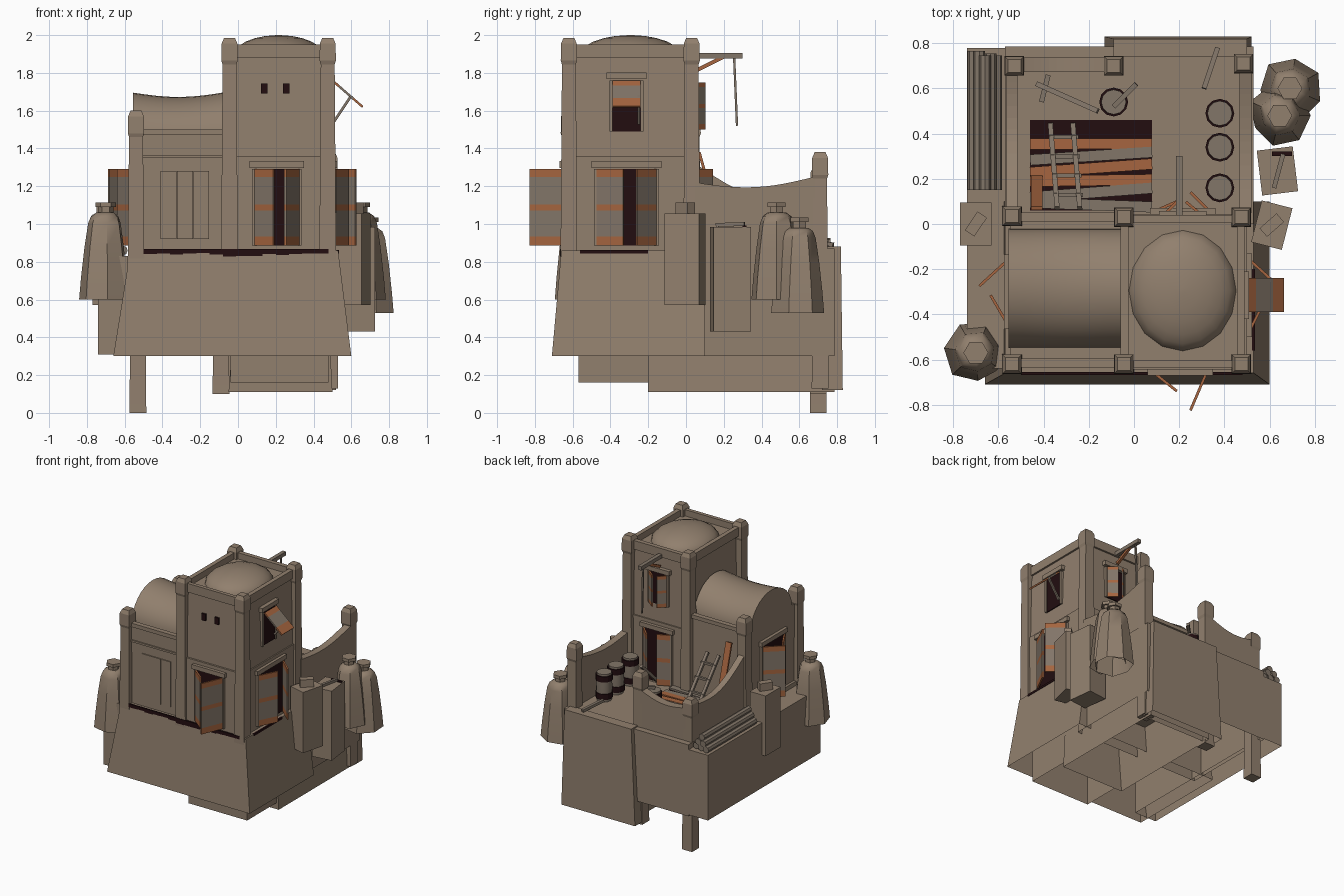
import bpy, bmesh, math, random
from mathutils import Matrix, Vector

if "Cube" in bpy.data.objects:
    bpy.data.objects.remove(bpy.data.objects["Cube"])

random.seed(4)

def mat(name, c):
    m = bpy.data.materials.new(name)
    m.diffuse_color = (*c, 1)
    m.use_nodes = True
    m.node_tree.nodes["Principled BSDF"].inputs["Base Color"].default_value = m.diffuse_color
    return m

CLAY, ORANGE, DARK, WOOD = 0, 1, 2, 3
MATS = [mat("clay", (.285, .215, .155)), mat("rust_orange", (.38, .13, .05)),
        mat("dark_opening", (.016, .004, .005)), mat("grey_wood", (.225, .18, .14))]

def finish(name, bm, smooth=False):
    me = bpy.data.meshes.new(name)
    bmesh.ops.recalc_face_normals(bm, faces=bm.faces)
    bm.to_mesh(me)
    bm.free()
    for m in MATS:
        me.materials.append(m)
    ob = bpy.data.objects.new(name, me)
    bpy.context.collection.objects.link(ob)
    if smooth:
        bpy.context.view_layer.objects.active = ob
        ob.select_set(True)
        bpy.ops.object.shade_smooth_by_angle(angle=math.radians(40))
        ob.select_set(False)
    return ob

def cube(bm, m, size, mi=CLAY):
    r = bmesh.ops.create_cube(bm, size=1, matrix=m @ Matrix.Diagonal((*size, 1)))
    for f in {f for v in r["verts"] for f in v.link_faces}:
        f.material_index = mi

def box(name, x0, x1, y0, y1, z0, z1, mi=CLAY):
    bm = bmesh.new()
    cube(bm, Matrix.Translation(((x0+x1)/2, (y0+y1)/2, (z0+z1)/2)), (x1-x0, y1-y0, z1-z0), mi)
    return finish(name, bm)

def loft(name, rings, mi=CLAY, bottom=True, smooth=False):
    """Skin a list of point rings, cap the top and optionally the bottom."""
    bm = bmesh.new()
    rs = [[bm.verts.new(p) for p in r] for r in rings]
    n = len(rs[0])
    for a, b in zip(rs, rs[1:]):
        for i in range(n):
            bm.faces.new((a[i], a[(i+1) % n], b[(i+1) % n], b[i]))
    bm.faces.new(rs[-1])
    if bottom:
        bm.faces.new(rs[0])
    for f in bm.faces:
        f.material_index = mi
    return finish(name, bm, smooth)

def rect(x0, x1, y0, y1, z):
    return [(x0, y0, z), (x1, y0, z), (x1, y1, z), (x0, y1, z)]

def beam(bm, a, b, w, h, mi=WOOD):
    a, b = Vector(a), Vector(b)
    m = Matrix.Translation((a+b)/2) @ (b-a).to_track_quat('X', 'Z').to_matrix().to_4x4()
    cube(bm, m, ((b-a).length, w, h), mi)

def stick(name, a, b, w, h=None, mi=WOOD):
    bm = bmesh.new()
    beam(bm, a, b, w, h or w, mi)
    return finish(name, bm)

# ---- open-bottomed base shells
loft("front_base", [rect(-.66, .60, -.71, .10, .30), rect(-.57, .53, -.66, .10, .86)], bottom=False)
loft("terrace_base", [rect(-.57, .53, .0, .785, .30), rect(-.57, .53, .0, .785, .87)], bottom=False)
loft("left_ledge", [rect(-.74, -.55, -.64, .78, .31), rect(-.74, -.55, -.64, .78, .83)], bottom=False)
loft("lower_middle", [rect(-.04, .48, -.57, -.2, .16), rect(-.04, .48, -.57, -.2, .5)], bottom=False)
loft("lower_back", [rect(-.05, .50, -.2, .785, .11), rect(-.02, .48, -.2, .785, .5)], bottom=False)
loft("back_buttress", [rect(-.13, .52, .72, .83, .12), rect(-.09, .50, .74, .82, .88)], bottom=False)

# ---- pillars with pinched, chamfered caps
def pillar(name, x, y, z0, z1, w=.04):
    prof = [(z0, 1.12), (z0+.05, 1.1), (z1-.14, .92), (z1-.12, 1.08), (z1-.03, 1.04), (z1, .72)]
    loft(name, [rect(x-w*s, x+w*s, y-w*s, y+w*s, z) for z, s in prof])

for nm, x, y, z0, z1 in [
        ("tower_pillar_front_left", -.045, -.62, .80, 1.985), ("tower_pillar_front_right", .475, -.62, .80, 1.985),
        ("tower_pillar_back_left", -.045, .03, .80, 1.985), ("tower_pillar_back_right", .475, .03, .80, 1.985),
        ("room_pillar_front", -.54, -.62, .75, 1.60), ("room_pillar_back", -.54, .035, .75, 1.60),
        ("terrace_post_left", -.53, .70, .0, 1.20), ("terrace_post_middle", -.09, .70, .10, 1.30),
        ("terrace_post_right", .485, .71, .13, 1.38)]:
    pillar(nm, x, y, z0, z1)

# ---- tower and room walls
loft("tower_walls", [rect(-.05, .50, -.645, .045, .80), rect(-.05, .50, -.645, .045, 1.36),
                     rect(-.045, .49, -.63, .035, 1.36), rect(-.03, .475, -.62, .025, 1.90)])
for nm, r in {"front": (-.03, .46, -.635, -.605), "back": (-.03, .46, .005, .04),
              "left": (-.06, -.025, -.6, .01), "right": (.455, .49, -.6, .01)}.items():
    box("tower_parapet_" + nm, *r, 1.88, 1.95)
box("room_walls", -.55, -.05, -.625, .035, .75, 1.47)
box("room_cornice_front", -.52, -.06, -.635, -.595, 1.47, 1.50)
box("room_cornice_back", -.52, -.06, .01, .05, 1.47, 1.50)
box("room_band", -.52, -.06, -.635, -.60, 1.35, 1.365)
for i in range(3):
    x = -.41 + i*.0867
    box(f"room_panel_{i}", x, x+.084, -.633, -.62, .92, 1.28)

# ---- shallow dome
rings = []
for k in range(7):
    a = k/6*math.pi/2*.97
    rings.append([(.215+.24*math.cos(a)*math.cos(t), -.295+.27*math.cos(a)*math.sin(t), 1.89+.11*math.sin(a))
                  for t in [j*math.tau/16 for j in range(16)]])
loft("tower_dome", rings, smooth=True)

# ---- sagging barrel vault
rings = []
for i in range(9):
    u = i/8
    h = .25 - .025*math.sin(u*math.pi) + .005*u
    rings.append([(-.555+.50*u, -.285-.265*math.cos(k*math.pi/16), 1.445+h*math.sin(k*math.pi/16)) for k in range(17)])
loft("barrel_vault", rings, smooth=True)

# ---- terrace parapets with hanging-curve tops
def sag_wall(name, p, q, za, zm, zb, t):
    p, q = Vector(p), Vector(q)
    n = Vector((-(q-p).y, (q-p).x)).normalized()*t/2
    rings = []
    for i in range(13):
        u = i/12
        z = za*(1-u)+zb*u + (zm-(za+zb)/2)*math.sin(u*math.pi)
        c = p.lerp(q, u)
        rings.append([(*(c+n), .8), (*(c-n), .8), (*(c-n), z), (*(c+n), z)])
    loft(name, rings)

sag_wall("right_parapet", (.495, .05), (.495, .68), 1.22, 1.195, 1.25, .055)
sag_wall("left_parapet", (-.54, .05), (-.54, .68), 1.32, 1.15, 1.15, .05)
sag_wall("back_parapet", (-.51, .705), (-.11, .705), 1.13, 1.11, 1.17, .065)

# ---- doors and windows: u runs along the wall, v points outward
def opening(name, at, ang, w, h, tips, leaf=True):
    F = Matrix.Translation(at) @ Matrix.Rotation(ang, 4, 'Z')
    P = lambda u, v, z: F @ Vector((u, -v, z))
    bm = bmesh.new()
    cube(bm, F @ Matrix.Translation((0, 0, h/2)), (w, .008, h), DARK)
    finish(name + "_dark_opening", bm)
    bm = bmesh.new()
    cube(bm, F @ Matrix.Translation((0, 0, h+.025)), (w+.06, .04, .035))
    for s in (-1, 1):
        cube(bm, F @ Matrix.Translation((s*(w/2+.008), 0, h/2)), (.016, .025, h))
    finish(name + "_frame", bm)
    if not leaf:
        return P
    bands = [(0, .12, ORANGE), (.12, .46, WOOD), (.46, .54, ORANGE), (.54, .9, WOOD), (.9, 1, ORANGE)]
    for s, (tu, tv) in zip((-1, 1), tips):
        bm = bmesh.new()
        for a, b, mi in bands:
            z = (a+b)/2*h
            beam(bm, P(s*w/2, .01, z), P(s*w/2-s*tu, tv, z), .012, (b-a)*h, mi)
        finish(f"{name}_leaf_{'left' if s < 0 else 'right'}", bm)
    return P

opening("front_door", (.205, -.65, .885), 0, .23, .405, [(.10, .09), (.07, .175)])
opening("right_door", (.503, -.315, .885), math.pi/2, .31, .405, [(.14, .08), (.10, .12)])
opening("left_door", (-.555, -.30, .885), -math.pi/2, .27, .405, [(.11, .13), (.12, .08)])
opening("back_door", (.215, .05, .885), math.pi, .23, .405, [(.08, .09), (.09, .05)])
opening("back_window", (.215, .038, 1.50), math.pi, .15, .25, [(.06, .06), (.05, .06)])
opening("right_window", (.49, -.315, 1.49), math.pi/2, .15, .27, [], False)
for x in (.14, .255):
    box("front_slot", x-.017, x+.017, -.636, -.622, 1.69, 1.745, DARK)

# awning hatch over the right window, propped by a strut
bm = bmesh.new()
A, B = Vector((.505, -.315, 1.755)), Vector((.66, -.315, 1.62))
for a, b, mi in [(0, .2, ORANGE), (.2, .68, WOOD), (.68, 1, ORANGE)]:
    beam(bm, A.lerp(B, a), A.lerp(B, b), .15, .012, mi)
finish("window_hatch", bm)
stick("hatch_strut", (.50, -.25, 1.53), (.60, -.25, 1.68), .014)

# dark crack where the walls meet the base
for i in range(14):
    x = -.5 + i*.07
    d = random.uniform(.008, .03)
    box("base_crack", x, x+.07, -.668, -.655, .855-d, .868, DARK)
box("side_crack", .522, .535, -.56, -.2, .845, .862, DARK)

# ---- hoist arm and rope on the tower back
stick("hoist_arm", (.20, .03, 1.89), (.20, .30, 1.89), .03)
stick("hoist_brace", (.20, .05, 1.81), (.20, .20, 1.885), .02, mi=ORANGE)
stick("hoist_rope", (.20, .255, 1.88), (.20, .27, 1.52), .012)

# ---- bell-shaped hanging jars
def jar(name, x, y, z0, h, r, ph=0, n=7):
    prof = [(0, 1), (.25, .93), (.6, .8), (.88, .66), (.96, .55), (1, .36)]
    rad = [random.uniform(.88, 1.1) for _ in range(n)]
    loft(name, [[(x+r*s*rad[j]*math.cos(ph+j*math.tau/n), y+r*s*rad[j]*math.sin(ph+j*math.tau/n), z0+h*t)
                 for j in range(n)] for t, s in prof], bottom=False, smooth=True)
    for nm, w, a, b in (("neck", .04, -.01, .03), ("lid", .055, .03, .055)):
        loft(f"{name}_{nm}", [[(x+w*math.cos(j*math.tau/6), y+w*math.sin(j*math.tau/6), z0+h+z)
                               for j in range(6)] for z in (a, b)])

jar("left_jar", -.70, -.57, .60, .46, .135, .3)
jar("right_jar_back", .645, .48, .60, .46, .135)
jar("right_jar_front", .69, .60, .53, .45, .145, .5)

# ---- hanging crates
def crate(name, x, y, ang, wx, wy, z0, z1, lid=True):
    F = Matrix.Translation((x, y, 0)) @ Matrix.Rotation(ang, 4, 'Z')
    bm = bmesh.new()
    cube(bm, F @ Matrix.Translation((0, 0, (z0+z1)/2)), (wx, wy, z1-z0))
    if lid:
        cube(bm, F @ Matrix.Translation((0, 0, z1+.03)) @ Matrix.Rotation(-.6, 4, 'Z'), (.05, .1, .06))
    finish(name, bm)

crate("left_crate", -.70, 0, 0, .14, .19, .57, 1.05)
crate("right_crate", .61, -.005, -.25, .14, .19, .57, 1.055)
crate("right_box", .635, .235, .12, .16, .20, .43, .985, False)
stick("box_stick", (.62, .16, .995), (.66, .31, 1.0), .02)
box("box_dark_slit", .61, .70, .30, .32, .985, .993, DARK)

# ---- log pile on the left ledge
for i, (x, z) in enumerate([(-.71, .86), (-.66, .86), (-.61, .86), (-.685, .90), (-.635, .90), (-.66, .94)]):
    loft(f"log_{i}", [[(x+.026*math.cos(j*math.tau/8), y, z+.026*math.sin(j*math.tau/8))
                       for j in range(8)] for y in (.15, .765-.01*(i % 3))], WOOD)

# ---- broken plank cover over the terrace pit
box("terrace_pit", -.46, .08, .06, .46, .868, .874, DARK)
for i in range(6):
    y, t = .085 + i*.054, random.uniform(-.025, .025)
    stick(f"pit_plank_{i}", (-.46, y-t, .885), (.08, y+t, .885), .048, .014, ORANGE if i in (2, 3, 5) else WOOD)
stick("leaning_board", (-.43, .21, .88), (-.43, .07, 1.38), .05, .015, ORANGE)

# ladder leaning on the room wall
for x in (-.37, -.27):
    stick("ladder_rail", (x, .44, .89), (x+.03, .07, 1.25), .022)
for k in range(4):
    u = .15 + k*.23
    stick("ladder_rung", (-.38+.03*u, .44-.37*u, .89+.36*u), (-.25+.03*u, .44-.37*u, .89+.36*u), .018)

# ---- hooped barrels
for i, (x, y) in enumerate([(.38, .49), (.38, .34), (.38, .16), (-.09, .54)]):
    ring = lambda r, z: [(x+r*math.cos(j*math.tau/12), y+r*math.sin(j*math.tau/12), z) for j in range(12)]
    loft(f"barrel_{i}", [ring(.055, .87), ring(.06, .97), ring(.055, 1.09)], WOOD, smooth=True)
    for z in (.89, 1.03):
        loft(f"barrel_hoop_{i}", [ring(.064, z), ring(.064, z+.045)], DARK)

# ---- loose sticks
for a, b in [((-.43, .62, .9), (-.16, .5, 1.0)), ((-.38, .66, .9), (-.41, .54, .9)), ((.37, .78, .89), (.31, .6, .92)),
             ((.2, .05, .88), (.2, .28, 1.1)), ((-.09, .52, 1.1), (.01, .62, 1.12))]:
    stick("loose_stick", a, b, .022)
